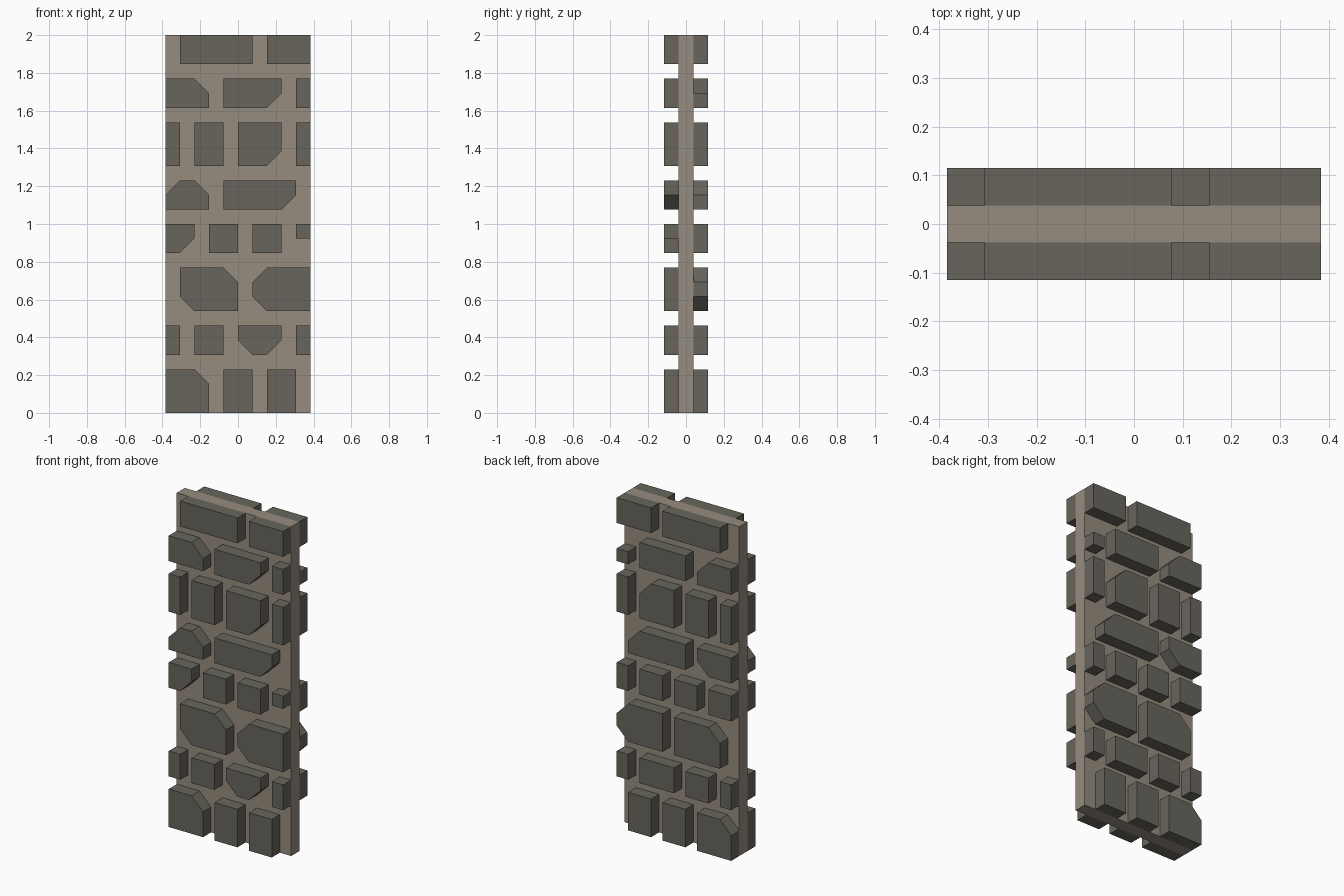
import bpy, bmesh
from mathutils import Vector

if "Cube" in bpy.data.objects:
    bpy.data.objects.remove(bpy.data.objects["Cube"], do_unlink=True)

UNIT = 2 / 26            # one module of the wall grid
HALF_WIDTH, HEIGHT = 5, 26


def material(name, color):
    mat = bpy.data.materials.new(name)
    mat.use_nodes = True
    mat.diffuse_color = (*color, 1)
    mat.node_tree.nodes["Principled BSDF"].inputs["Base Color"].default_value = (*color, 1)
    return mat


mortar = material("tan mortar", (0.305, 0.262, 0.209))
stone = material("grey stone", (0.136, 0.130, 0.107))


def finish(name, bm, mat):
    bmesh.ops.recalc_face_normals(bm, faces=bm.faces)
    mesh = bpy.data.meshes.new(name)
    bm.to_mesh(mesh)
    bm.free()
    mesh.materials.append(mat)
    bpy.context.collection.objects.link(bpy.data.objects.new(name, mesh))


def brick(name, side, left, right, bottom, height, missing):
    """Extrude a rectangle of modules, less the missing (column, level) ones."""
    bm = bmesh.new()
    y = side * UNIT / 2
    for u in range(left, right):
        for level in range(height):
            if (u, level) in missing:
                continue
            v = bottom + level
            corners = ((u, v), (u + 1, v), (u + 1, v + 1), (u, v + 1))
            bm.faces.new([bm.verts.new((a * UNIT, y, b * UNIT)) for a, b in corners])
    bmesh.ops.remove_doubles(bm, verts=bm.verts, dist=UNIT / 100)
    bmesh.ops.dissolve_faces(bm, faces=bm.faces[:], use_verts=True)
    bmesh.ops.dissolve_limit(bm, angle_limit=0.01, verts=bm.verts, edges=bm.edges)
    grown = bmesh.ops.extrude_face_region(bm, geom=bm.faces[:], use_keep_orig=True)
    moved = [g for g in grown["geom"] if isinstance(g, bmesh.types.BMVert)]
    bmesh.ops.translate(bm, verts=moved, vec=Vector((0, side * UNIT, 0)))
    finish(name, bm, stone)


# Mortar slab between the two brick faces
bm = bmesh.new()
bmesh.ops.create_cube(bm, size=UNIT)
for vert in bm.verts:
    vert.co.x *= 2 * HALF_WIDTH
    vert.co.z = (vert.co.z + UNIT / 2) * HEIGHT
finish("mortar_slab", bm, mortar)

# Courses: bottom level, height, brick spans (shared by both faces)
courses = [
    (0, 3, [(-5, -2), (-1, 1), (2, 4)]),
    (4, 2, [(-5, -4), (-3, -1), (0, 3), (4, 5)]),
    (7, 3, [(-4, 0), (1, 5)]),
    (11, 2, [(-5, -3), (-2, 0), (1, 3), (4, 5)]),
    (14, 2, [(-5, -2), (-1, 4)]),
    (17, 3, [(-5, -4), (-3, -1), (0, 3), (4, 5)]),
    (21, 2, [(-5, -2), (-1, 3), (4, 5)]),
    (24, 2, [(-4, 1), (2, 5)]),
]

# Chipped modules in each course: (column, level)
front_chips = {
    0: [(-3, 2)],
    1: [(0, 0), (2, 0)],
    2: [(-4, 0), (-1, 2), (1, 0), (1, 2)],
    3: [(-4, 0), (4, 0)],
    4: [(-5, 1), (-3, 1), (3, 0)],
    5: [(2, 0)],
    6: [(-3, 1), (2, 0)],
}
back_chips = {
    0: [(-5, 2)],
    2: [(-4, 2), (4, 0), (4, 2)],
    4: [(-3, 0), (3, 1)],
    5: [(2, 2)],
    6: [(-3, 1), (4, 1)],
}

for face, side, chips in (("front", -1, front_chips), ("back", 1, back_chips)):
    for row, (bottom, height, spans) in enumerate(courses):
        for i, (left, right) in enumerate(spans):
            brick(f"{face}_brick_{row + 1}_{i + 1}", side, left, right,
                  bottom, height, chips.get(row, []))
